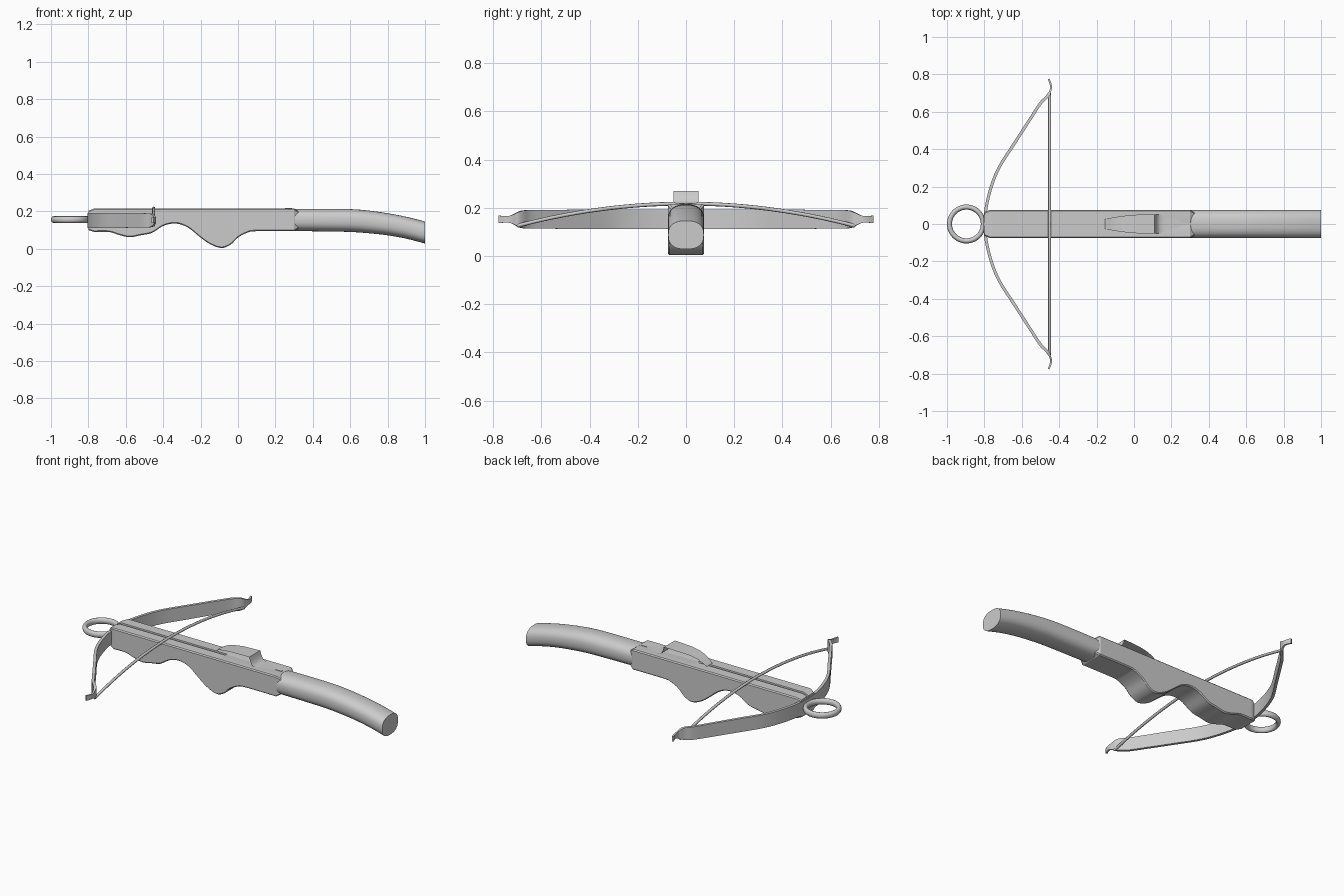
import bpy, bmesh, math

if "Cube" in bpy.data.objects:
    bpy.data.objects.remove(bpy.data.objects["Cube"])

mat = bpy.data.materials.new("plain grey")
mat.diffuse_color = (0.6, 0.6, 0.6, 1)
mat.use_nodes = True
mat.node_tree.nodes["Principled BSDF"].inputs["Base Color"].default_value = mat.diffuse_color


def finish(bm, name, angle=35, solid=True):
    if solid:
        bmesh.ops.recalc_face_normals(bm, faces=bm.faces)
    me = bpy.data.meshes.new(name)
    bm.to_mesh(me)
    bm.free()
    ob = bpy.data.objects.new(name, me)
    bpy.context.collection.objects.link(ob)
    me.materials.append(mat)
    bpy.ops.object.select_all(action='DESELECT')
    ob.select_set(True)
    bpy.context.view_layer.objects.active = ob
    bpy.ops.object.shade_smooth_by_angle(angle=math.radians(angle))
    return ob


def loft(name, rings, closed=True, caps=True, angle=35):
    bm = bmesh.new()
    rows = [[bm.verts.new(p) for p in r] for r in rings]
    n = len(rows[0])
    for a, b in zip(rows, rows[1:]):
        for i in range(n if closed else n - 1):
            j = (i + 1) % n
            bm.faces.new((a[i], b[i], b[j], a[j]))
    if caps:
        bm.faces.new(rows[0])
        bm.faces.new(rows[-1][::-1])
    return finish(bm, name, angle, solid=closed)


def smooth(pts, steps):
    """Catmull-Rom curve through the points."""
    out = []
    p = [pts[0]] + pts + [pts[-1]]
    for i in range(1, len(p) - 2):
        for s in range(steps):
            t = s / steps
            out.append(tuple(0.5 * (2 * b + (c - a) * t + (2 * a - 5 * b + 4 * c - d) * t * t
                                    + (3 * b - a - 3 * c + d) * t ** 3)
                             for a, b, c, d in zip(p[i - 1], p[i], p[i + 1], p[i + 2])))
    return out + [tuple(pts[-1])]


# stock: lofted block with wavy underside and a bolt groove on top
def stock_ring(x, bottom, hw=0.075, top=0.215, groove=0.008):
    c = 0.006
    half = [(hw - c, bottom), (hw, bottom + c), (hw, top - c), (hw - c, top),
            (0.008, top), (0.007, top - groove)]
    return [(x, y, z) for y, z in half] + [(x, -y, z) for y, z in reversed(half)]


under = smooth([(-0.77, 0.09), (-0.69, 0.09), (-0.64, 0.075), (-0.58, 0.062), (-0.52, 0.072),
                (-0.46, 0.085), (-0.40, 0.122), (-0.335, 0.135), (-0.27, 0.115), (-0.2, 0.06),
                (-0.15, 0.025), (-0.09, 0.004), (-0.04, 0.022), (0.0, 0.06), (0.05, 0.086),
                (0.1, 0.094), (0.3, 0.094)], 4)
rings = [stock_ring(-0.80, 0.10, 0.062, 0.203)]
rings += [stock_ring(x, max(z, 0), groove=0.008 if x < -0.08 else 0.0002) for x, z in under]
rings += [stock_ring(0.325, 0.11, 0.06, 0.198, 0.0002)]
loft("stock", rings, angle=30)

# handle: rounded bar that bends downward to the rear
rings = []
for x, top, bot in smooth([(0.28, 0.213, 0.095), (0.45, 0.214, 0.093), (0.6, 0.212, 0.09),
                           (0.7, 0.204, 0.083), (0.8, 0.19, 0.072), (0.9, 0.171, 0.054),
                           (1.0, 0.146, 0.028)], 4):
    ring = []
    for i in range(32):
        a = 2 * math.pi * i / 32
        c, s = math.cos(a), math.sin(a)
        ring.append((x, 0.074 * math.copysign(abs(c) ** 0.8, c),
                     (top + bot) / 2 + (top - bot) / 2 * math.copysign(abs(s) ** 0.8, s)))
    rings.append(ring)
loft("handle", rings, angle=40)

# bow: thin upright ribbon, mirrored about y = 0 (x, y, half height)
half = [(-0.797, 0.0, 0.04), (-0.79, 0.09, 0.04), (-0.763, 0.2, 0.04), (-0.72, 0.305, 0.04),
        (-0.64, 0.43, 0.04), (-0.556, 0.56, 0.039), (-0.50, 0.645, 0.038),
        (-0.465, 0.68, 0.036), (-0.45, 0.705, 0.026), (-0.444, 0.73, 0.015),
        (-0.447, 0.752, 0.014), (-0.457, 0.775, 0.015)]
path = [(x, -y, h) for x, y, h in reversed(half[1:])] + half
path = smooth(path, 4)
rings = []
for i, (x, y, h) in enumerate(path):
    a, b = path[max(i - 1, 0)], path[min(i + 1, len(path) - 1)]
    dx, dy = b[0] - a[0], b[1] - a[1]
    l = math.hypot(dx, dy)
    t = 0.008 if abs(y) < 0.7 else 0.005
    nx, ny = dy / l * t, -dx / l * t
    rings.append([(x + nx, y + ny, 0.152 - h), (x + nx, y + ny, 0.152 + h),
                  (x - nx, y - ny, 0.152 + h), (x - nx, y - ny, 0.152 - h)])
loft("bow", rings)

# bow string: arched over the stock
rings = []
for i in range(41):
    y = -0.7 + 1.4 * i / 40
    z = 0.217 - 0.092 * (abs(y) / 0.7) ** 2
    rings.append([(-0.451 + 0.008 * math.cos(k * math.pi / 4), y,
                   z + 0.008 * math.sin(k * math.pi / 4)) for k in range(8)])
loft("bow_string", rings, angle=50)

# stirrup ring at the nose
rings = []
for i in range(49):
    a = 2 * math.pi * i / 48
    ring = []
    for k in range(12):
        b = 2 * math.pi * k / 12
        r = 0.0905 + 0.0135 * math.cos(b)
        ring.append((-0.896 + r * math.cos(a), r * math.sin(a), 0.156 + 0.018 * math.sin(b)))
    rings.append(ring)
ob = loft("stirrup_ring", rings, caps=False, angle=60)
bm = bmesh.new()
bm.from_mesh(ob.data)
bmesh.ops.remove_doubles(bm, verts=bm.verts, dist=1e-4)
bm.to_mesh(ob.data)
bm.free()

# release catch: open bent sheet on top of the stock (x, z, half width)
sheet = [(-0.155, 0.216, 0.026), (-0.13, 0.234, 0.032), (-0.10, 0.25, 0.037), (-0.06, 0.261, 0.043),
         (0.0, 0.267, 0.049), (0.06, 0.269, 0.051), (0.11, 0.27, 0.052), (0.116, 0.25, 0.052),
         (0.125, 0.23, 0.052), (0.14, 0.219, 0.05), (0.165, 0.218, 0.035), (0.20, 0.218, 0.028),
         (0.235, 0.218, 0.022), (0.25, 0.217, 0.01)]
loft("release_catch", [[(x, -w, z), (x, 0, z), (x, w, z)][::-1] for x, z, w in sheet],
     closed=False, caps=False, angle=40)

# rear sight stub behind the catch
bm = bmesh.new()
bmesh.ops.create_cube(bm, size=1)
for v in bm.verts:
    v.co = (0.27 + v.co.x * 0.04, v.co.y * 0.012, 0.214 + v.co.z * 0.006)
finish(bm, "rear_stub")
